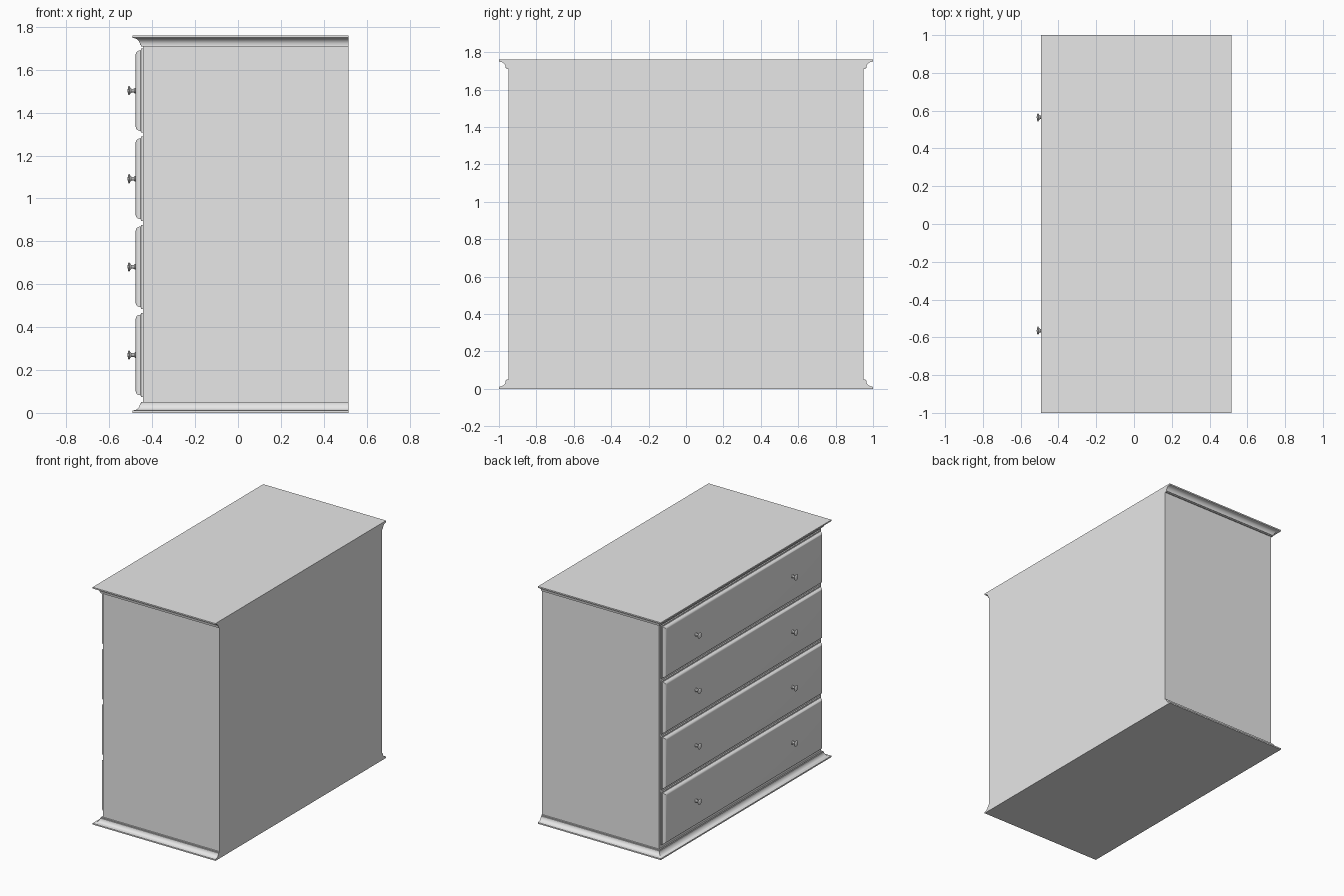
import bpy
import bmesh
from math import sin, cos, pi

cube = bpy.data.objects.get("Cube")
if cube:
    bpy.data.objects.remove(cube, do_unlink=True)

HEIGHT = 1.76
BACK, FRONT, SIDE = 0.515, -0.443, 0.95   # carcass extents; drawers face -x
MOULD = 0.05                              # moulding height

grey = bpy.data.materials.new("plain grey")
grey.use_nodes = True
grey.diffuse_color = (0.8, 0.8, 0.8, 1)
grey.node_tree.nodes["Principled BSDF"].inputs["Base Color"].default_value = (0.8, 0.8, 0.8, 1)


def loft(name, rings):
    """Skin a capped solid through rings of equal point count."""
    bm = bmesh.new()
    loops = [[bm.verts.new(p) for p in ring] for ring in rings]
    n = len(loops[0])
    for a, b in zip(loops, loops[1:]):
        for i in range(n):
            j = (i + 1) % n
            bm.faces.new((a[i], a[j], b[j], b[i]))
    bm.faces.new(loops[0])
    bm.faces.new(loops[-1])
    bmesh.ops.recalc_face_normals(bm, faces=bm.faces)
    mesh = bpy.data.meshes.new(name)
    bm.to_mesh(mesh)
    bm.free()
    mesh.materials.append(grey)
    obj = bpy.data.objects.new(name, mesh)
    bpy.context.collection.objects.link(obj)
    bpy.ops.object.select_all(action="DESELECT")
    obj.select_set(True)
    bpy.context.view_layer.objects.active = obj
    bpy.ops.object.shade_smooth_by_angle(angle=pi / 6)
    return obj


def plan_ring(out, z):
    """Carcass outline grown at the front and sides, flush at the back."""
    x, y = FRONT - out, SIDE + out
    return [(x, -y, z), (BACK, -y, z), (BACK, y, z), (x, y, z)]


def front_ring(x, half_y, half_z, zc):
    return [(x, -half_y, zc - half_z), (x, half_y, zc - half_z),
            (x, half_y, zc + half_z), (x, -half_y, zc + half_z)]


# Carcass between the mouldings
loft("carcass", [plan_ring(0, MOULD), plan_ring(0, HEIGHT - MOULD)])

# Cove moulding, mirrored for plinth and top
STEPS = 8
cove = [(0.05, 0), (0.05, 0.01)]
for i in range(STEPS + 1):
    t = i / STEPS * pi / 2
    cove.append((0.046 - 0.032 * sin(t), 0.044 - 0.032 * cos(t)))
cove += [(0.009, 0.044), (0.009, MOULD), (0, MOULD)]
loft("plinth_moulding", [plan_ring(o, z) for o, z in cove])
loft("top_moulding", [plan_ring(o, HEIGHT - z) for o, z in cove])

# Drawer edge: thin lip, then a rounded rise to the flat face
edge = [(FRONT + 0.01, 0), (FRONT - 0.01, 0), (FRONT - 0.01, 0.006)]
for i in range(7):
    t = i / 6 * pi / 2
    edge.append((FRONT - 0.012 - 0.022 * sin(t), 0.008 + 0.018 * (1 - cos(t))))
FACE = edge[-1][0]

# Knob: foot, narrow neck, flared head and domed end (distance, radius)
knob = [(-0.004, 0.013), (0.004, 0.013), (0.008, 0.009), (0.018, 0.008), (0.024, 0.012),
        (0.029, 0.021), (0.032, 0.022), (0.035, 0.018), (0.037, 0.010), (0.038, 0.003)]
SIDES = 20


def knob_ring(d, r, y, z):
    return [(FACE - d, y + r * cos(2 * pi * k / SIDES), z + r * sin(2 * pi * k / SIDES))
            for k in range(SIDES)]


for row in range(4):
    zc = 0.27 + row * 0.411
    loft(f"drawer_{row + 1}", [front_ring(x, 0.933 - s, 0.196 - s, zc) for x, s in edge])
    for side, y in (("left", 0.565), ("right", -0.565)):
        loft(f"knob_{row + 1}_{side}", [knob_ring(d, r, y, zc) for d, r in knob])
